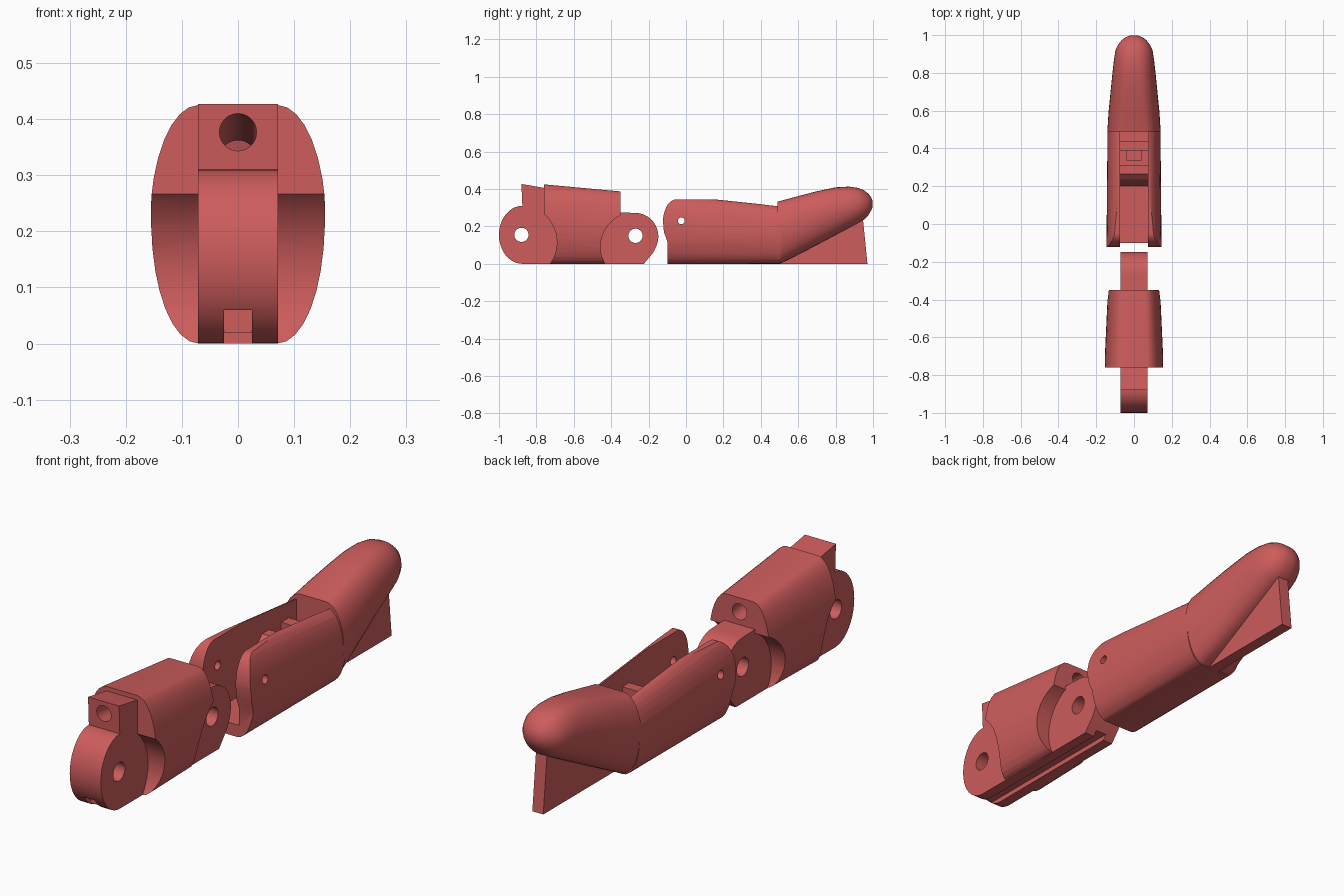
import bpy, bmesh, math
from mathutils import Vector

if "Cube" in bpy.data.objects:
    bpy.data.objects.remove(bpy.data.objects["Cube"])

red = bpy.data.materials.new("soft_red")
red.diffuse_color = (0.61, 0.107, 0.107, 1)
red.use_nodes = True
red.node_tree.nodes["Principled BSDF"].inputs["Base Color"].default_value = red.diffuse_color


def finish(name, bm):
    bmesh.ops.recalc_face_normals(bm, faces=bm.faces)
    me = bpy.data.meshes.new(name)
    bm.to_mesh(me)
    bm.free()
    me.materials.append(red)
    ob = bpy.data.objects.new(name, me)
    bpy.context.collection.objects.link(ob)
    return ob


def skin(name, rings):
    """Close a row of equal rings into a solid."""
    bm = bmesh.new()
    rows = [[bm.verts.new(p) for p in r] for r in rings]
    n = len(rows[0])
    for a, b in zip(rows, rows[1:]):
        for i in range(n):
            j = (i + 1) % n
            bm.faces.new((a[i], a[j], b[j], b[i]))
    bm.faces.new(rows[0])
    bm.faces.new(rows[-1])
    return finish(name, bm)


def section(y, lo, hi, w, flat=0.45, steps=16):
    """Rounded cross-section with flat top and bottom."""
    half = []
    for i in range(steps + 1):
        a = math.pi * i / steps
        half.append((w * (flat + (1 - flat) * math.sin(a)),
                     lo + (hi - lo) * (0.5 - 0.5 * math.cos(a))))
    return [(x, y, z) for x, z in half] + [(-x, y, z) for x, z in reversed(half)]


def plate(name, outline, hx):
    """Side outline (y, z) extruded across x."""
    return skin(name, [[(x, y, z) for y, z in outline] for x in (-hx, hx)])


def box(name, hx, y0, y1, z0, z1):
    return plate(name, [(y0, z0), (y1, z0), (y1, z1), (y0, z1)], hx)


def arc(cy, cz, ry, rz, a0, a1, n=20):
    return [(cy + ry * math.cos(math.radians(a0 + (a1 - a0) * i / n)),
             cz + rz * math.sin(math.radians(a0 + (a1 - a0) * i / n)))
            for i in range(n + 1)]


def pin(y, z, r, hx=0.3):
    return plate("pin_cutter", arc(y, z, r, r, 0, 360 - 360 / 48, 47), hx)


def boolean(ob, other, op):
    m = ob.modifiers.new("cut", 'BOOLEAN')
    m.operation, m.solver, m.object = op, 'EXACT', other
    bpy.context.view_layer.objects.active = ob
    bpy.ops.object.modifier_apply(modifier=m.name)
    bpy.data.objects.remove(other, do_unlink=True)


def smooth(ob):
    bpy.ops.object.select_all(action='DESELECT')
    ob.select_set(True)
    bpy.context.view_layer.objects.active = ob
    bpy.ops.object.shade_smooth_by_angle(angle=math.radians(30))


# Lower segment: rounded barrel scooped out around both hinges
lower = skin("lower_segment", [section(-0.76, 0, 0.425, 0.157),
                               section(-0.35, 0, 0.387, 0.138)])
boolean(lower, pin(-0.89, 0.115, 0.2), 'DIFFERENCE')
boolean(lower, pin(-0.27, 0.09, 0.187), 'DIFFERENCE')

# Front hinge tongue with its upright block
front = arc(-0.875, 0.155, 0.125, 0.155, 90, 270)
front += [(-0.6, 0), (-0.6, 0.38), (-0.74, 0.403), (-0.88, 0.427)]
boolean(lower, plate("front_tongue", front, 0.071), 'UNION')

# Rear hinge tongue
rear = [(-0.225, 0)] + [(-0.175, 0.06)] + arc(-0.27, 0.146, 0.122, 0.126, -25, 90)
rear += [(-0.35, 0.275), (-0.5, 0.26), (-0.5, 0)]
boolean(lower, plate("rear_tongue", rear, 0.071), 'UNION')

# Hinge holes, sloping cord hole and channel underneath
for y, z in ((-0.88, 0.155), (-0.27, 0.15)):
    boolean(lower, pin(y, z, 0.038), 'DIFFERENCE')
circle = arc(0, 0, 0.033, 0.033, 0, 352.5, 47)
cord = skin("cord_cutter", [[(a, y, z + b) for a, b in circle]
                            for y, z in ((-0.95, 0.383), (-0.25, 0.32))])
boolean(lower, cord, 'DIFFERENCE')
boolean(lower, box("channel_cutter", 0.025, -1.1, 0, -0.05, 0.02), 'DIFFERENCE')
boolean(lower, box("notch_cutter", 0.025, -1.1, -0.93, -0.05, 0.06), 'DIFFERENCE')
smooth(lower)

# Upper segment: rounded shell trimmed to its side outline
upper = skin("upper_segment", [section(-0.14, 0, 0.377, 0.146),
                               section(0.51, 0, 0.31, 0.14)])
trim = [(-0.1, 0), (0.505, 0), (0.505, 0.306), (0.18, 0.345)]
trim += arc(-0.05, 0.225, 0.073, 0.12, 90, 180)
trim += [(-0.118, 0.17), (-0.1, 0.12)]
boolean(upper, plate("outline_trim", trim, 0.3), 'INTERSECT')
boolean(upper, box("slot_cutter", 0.075, -0.3, 0.6, 0.05, 0.6), 'DIFFERENCE')
boolean(upper, pin(-0.025, 0.23, 0.018), 'DIFFERENCE')

# Stepped cord anchor with two cross bars and a pocket
anchor = [(0.2, 0.04), (0.5, 0.04), (0.5, 0.2), (0.44, 0.2), (0.44, 0.25),
          (0.39, 0.25), (0.39, 0.18), (0.31, 0.18), (0.31, 0.25),
          (0.265, 0.25), (0.235, 0.22)]
block = plate("cord_anchor", anchor, 0.08)
boolean(block, box("pocket_cutter", 0.04, 0.34, 0.39, 0.07, 0.3), 'DIFFERENCE')
boolean(upper, block, 'UNION')

# Upturned fingertip
tip_rows = [(0.49, 0, 0.333, 0.141, 0.42), (0.51, 0.004, 0.338, 0.14, 0.4),
            (0.6, 0.05, 0.362, 0.134, 0.34), (0.7, 0.102, 0.388, 0.124, 0.28),
            (0.8, 0.155, 0.409, 0.114, 0.22), (0.87, 0.191, 0.413, 0.106, 0.18),
            (0.92, 0.218, 0.406, 0.098, 0.15), (0.95, 0.235, 0.394, 0.084, 0.12),
            (0.975, 0.26, 0.375, 0.064, 0.1), (0.99, 0.285, 0.355, 0.042, 0.1),
            (0.998, 0.305, 0.335, 0.02, 0.1)]
boolean(upper, skin("fingertip", [section(*r) for r in tip_rows]), 'UNION')

# Thin support fin below the fingertip
fin = plate("support_fin", [(0.5, 0), (0.97, 0), (0.945, 0.25), (0.9, 0.25)], 0.025)
boolean(upper, fin, 'UNION')
smooth(upper)
